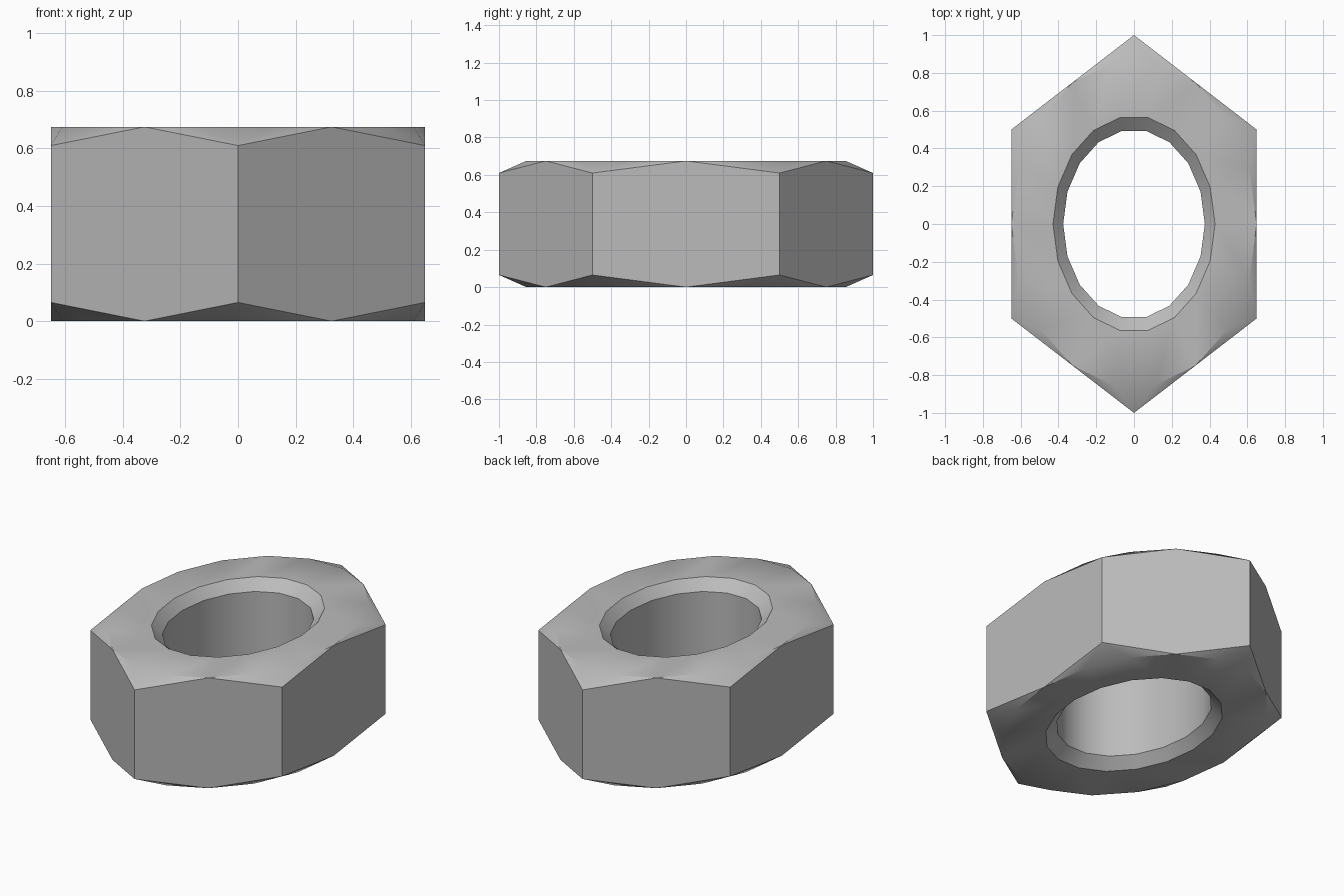
import bpy
import bmesh
from math import cos, sin, radians

cube = bpy.data.objects.get("Cube")
if cube:
    bpy.data.objects.remove(cube, do_unlink=True)

SEGMENTS = 18
HEIGHT = 0.675
CORNER_DROP = 0.065
HOLE_CHAMFER = 0.06
SQUASH = 0.75  # the nut is narrower from side to side

steel = bpy.data.materials.new("grey steel")
steel.use_nodes = True
GREY = (0.5, 0.5, 0.5, 1)
steel.diffuse_color = GREY
steel.node_tree.nodes["Principled BSDF"].inputs["Base Color"].default_value = GREY

bm = bmesh.new()


def ring(radius, z, count, start=0):
    """Ring of vertices around the z axis."""
    angles = [radians(start + 360 * i / count) for i in range(count)]
    return [bm.verts.new((radius * cos(a) * SQUASH, radius * sin(a), z)) for a in angles]


def bridge(a, b):
    """Quads between two rings of equal count."""
    n = len(a)
    for i in range(n):
        j = (i + 1) % n
        bm.faces.new((a[i], a[j], b[j], b[i]))


def cap(z, inward):
    """One end of the nut: hex corners, chamfer, flat face and hole chamfer."""
    corners = ring(1, z + inward * CORNER_DROP, 6, 30)
    rim = ring(cos(radians(30)), z, SEGMENTS)
    hole_rim = ring(0.572, z, SEGMENTS)
    bore = ring(0.5, z + inward * HOLE_CHAMFER, SEGMENTS)
    # Chamfer fan at each hex corner
    for c, corner in enumerate(corners):
        for k in range(3):
            i = 3 * c + k
            bm.faces.new((corner, rim[i], rim[(i + 1) % SEGMENTS]))
    bridge(rim, hole_rim)
    bridge(hole_rim, bore)
    return corners, rim, bore


low, low_rim, low_bore = cap(0, 1)
high, high_rim, high_bore = cap(HEIGHT, -1)

# Six flats, each peaking at the middle of its upper and lower edge
for c in range(6):
    bm.faces.new((low[c - 1], low_rim[3 * c], low[c],
                  high[c], high_rim[3 * c], high[c - 1]))

# Wall of the hole
bridge(low_bore, high_bore)

bmesh.ops.recalc_face_normals(bm, faces=bm.faces)
mesh = bpy.data.meshes.new("hex_nut")
bm.to_mesh(mesh)
bm.free()
mesh.materials.append(steel)

nut = bpy.data.objects.new("hex_nut", mesh)
bpy.context.collection.objects.link(nut)
bpy.ops.object.select_all(action="DESELECT")
nut.select_set(True)
bpy.context.view_layer.objects.active = nut
bpy.ops.object.shade_smooth_by_angle(angle=radians(30))
